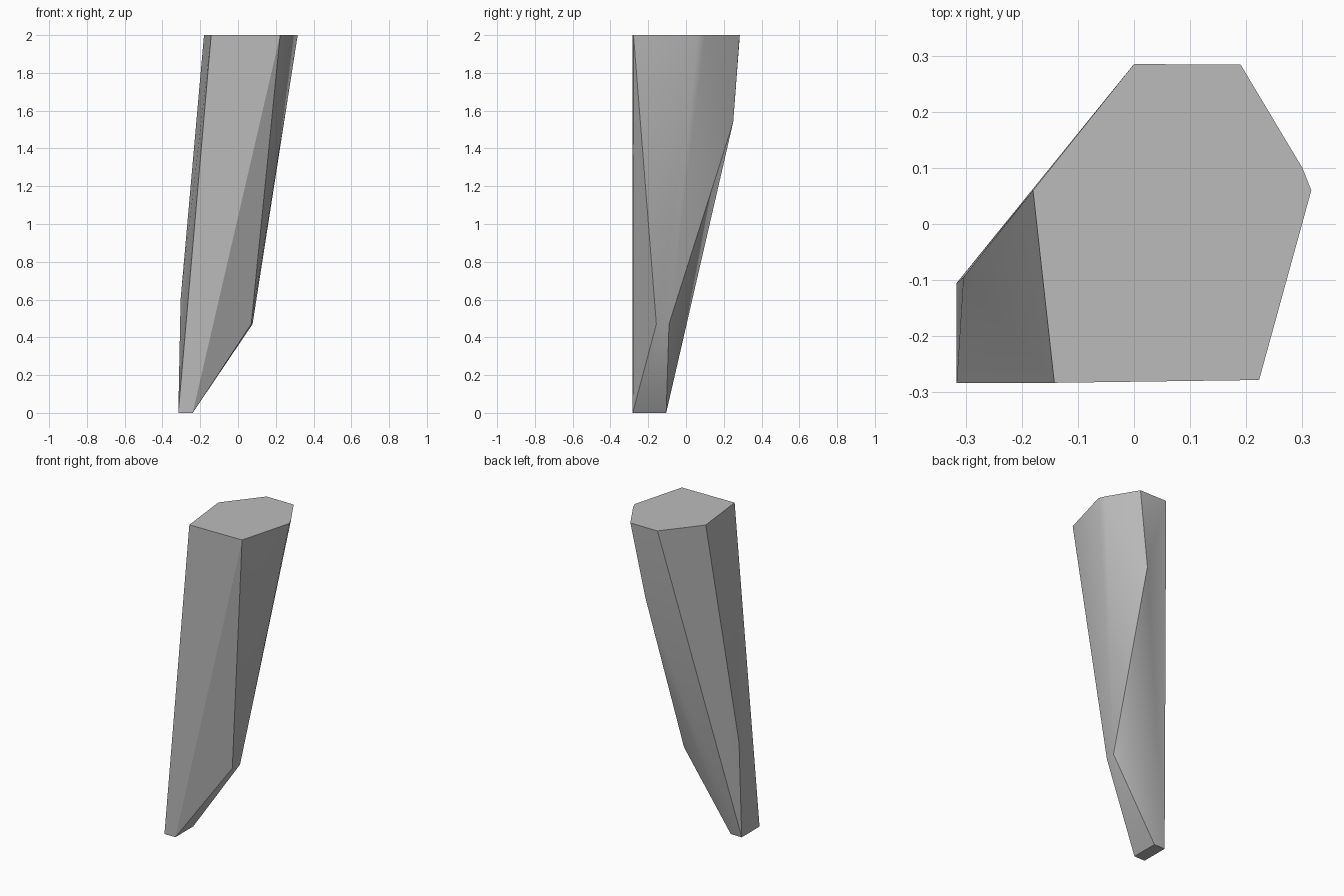
import bpy
import bmesh
import math

cube = bpy.data.objects.get("Cube")
if cube:
    bpy.data.objects.remove(cube, do_unlink=True)

# Grey stone colour
stone = bpy.data.materials.new("grey_stone")
stone.use_nodes = True
grey = (0.5, 0.5, 0.5, 1)
stone.diffuse_color = grey
stone.node_tree.nodes["Principled BSDF"].inputs["Base Color"].default_value = grey

# Level outlines of the faceted shard, each keyed by its height
outlines = {
    2.0: [(0, 0.285), (0.19, 0.284), (0.3, 0.1), (0.316, 0.06),
          (0.223, -0.278), (-0.142, -0.283), (-0.18, 0.06)],
    1.54: [(0.11, 0.25)],                      # bend in the back
    0.6: [(-0.304, -0.095)],                   # bulge on the outer side
    0.47: [(0.07, -0.157), (0.077, -0.09)],    # start of the tapered foot
    0.0: [(-0.316, -0.283), (-0.24, -0.282), (-0.24, -0.105), (-0.316, -0.105)],
}

# Wrap the outlines in one convex faceted body
bm = bmesh.new()
for z, ring in outlines.items():
    for x, y in ring:
        bm.verts.new((x, y, z))
bmesh.ops.convex_hull(bm, input=bm.verts[:])
loose = [v for v in bm.verts if not v.link_faces]
bmesh.ops.delete(bm, geom=loose, context='VERTS')
bmesh.ops.dissolve_limit(bm, angle_limit=math.radians(0.5),
                         verts=bm.verts[:], edges=bm.edges[:])
bmesh.ops.recalc_face_normals(bm, faces=bm.faces[:])
mesh = bpy.data.meshes.new("stone_shard")
bm.to_mesh(mesh)
bm.free()
mesh.materials.append(stone)

shard = bpy.data.objects.new("stone_shard", mesh)
bpy.context.collection.objects.link(shard)

# Soft shading across shallow facets, sharp main edges
bpy.ops.object.select_all(action='DESELECT')
shard.select_set(True)
bpy.context.view_layer.objects.active = shard
bpy.ops.object.shade_smooth_by_angle(angle=math.radians(30))
